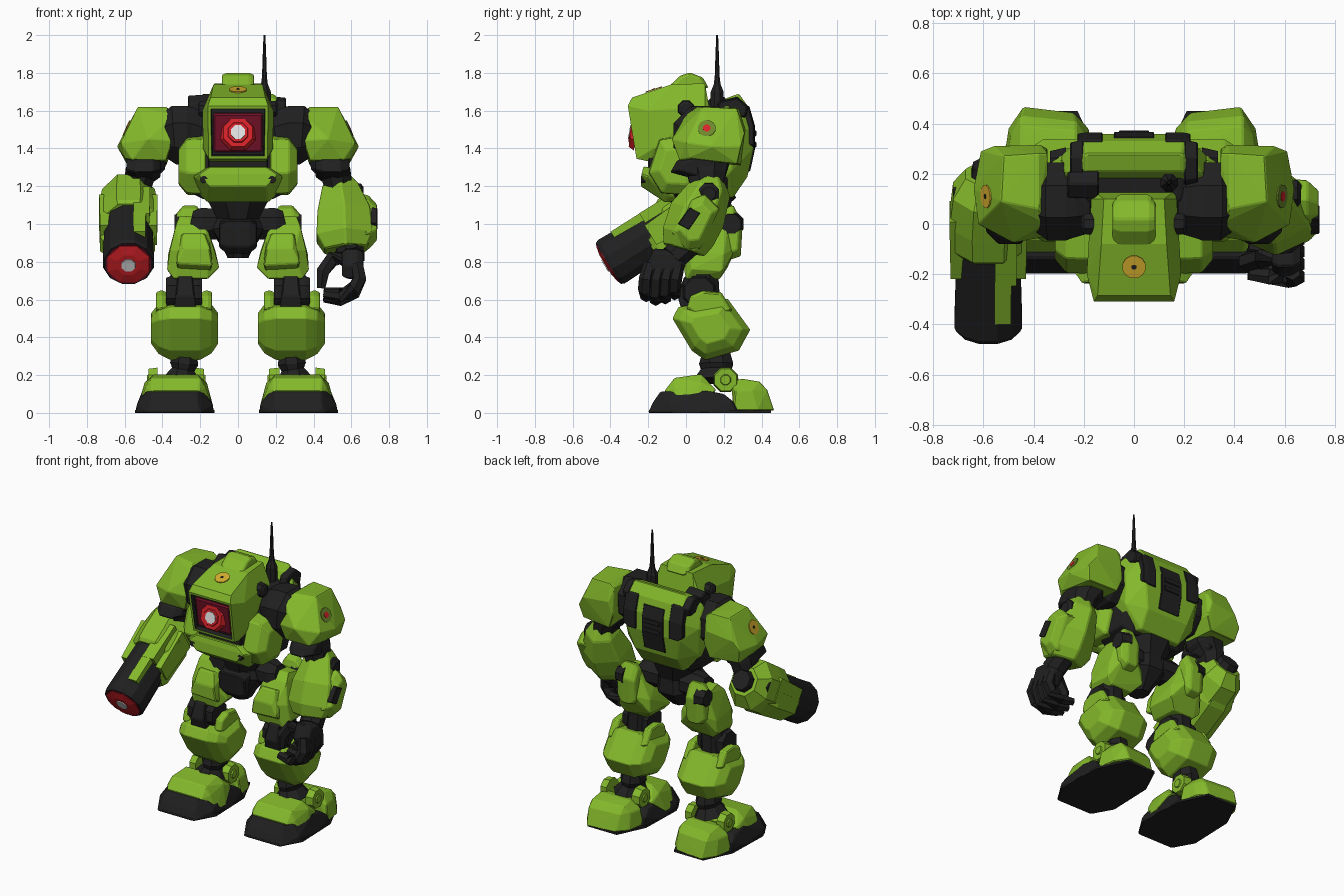
import bpy, bmesh, math
from mathutils import Vector as V

def mat(name, c):
    m = bpy.data.materials.new(name)
    m.diffuse_color = (*c, 1)
    return m

GREEN = mat("lime_armour", (0.23, 0.485, 0.024))
BLACK = mat("black_metal", (0.0145, 0.0145, 0.015))
RED = mat("bright_red", (0.68, 0.016, 0.022))
DARK = mat("dark_red", (0.17, 0.006, 0.022))
WHITE = mat("white_lens", (0.78, 0.78, 0.78))
YELLOW = mat("yellow_badge", (0.66, 0.42, 0.028))
OLIVE = mat("olive_badge", (0.15, 0.25, 0.025))

def finish(name, bm, mats, bevel=0):
    bmesh.ops.recalc_face_normals(bm, faces=bm.faces)
    me = bpy.data.meshes.new(name)
    bm.to_mesh(me)
    bm.free()
    for m in mats:
        me.materials.append(m)
    ob = bpy.data.objects.new(name, me)
    bpy.context.collection.objects.link(ob)
    if bevel:
        b = ob.modifiers.new("chamfer", 'BEVEL')
        b.width, b.segments, b.angle_limit = bevel, 1, math.radians(25)
    return ob

def hull_mesh(pts):
    bm = bmesh.new()
    for p in pts:
        bm.verts.new(p)
    r = bmesh.ops.convex_hull(bm, input=bm.verts)
    junk = {e for e in r["geom_interior"] + r["geom_unused"] if isinstance(e, bmesh.types.BMVert)}
    bmesh.ops.delete(bm, geom=list(junk), context='VERTS')
    bmesh.ops.dissolve_limit(bm, angle_limit=0.02, verts=bm.verts, edges=bm.edges)
    return bm

def spans(rows, cx=0, s=1):
    """Rows of half width, y, z mirrored about cx"""
    return [V((s * (cx + k * w), y, z)) for w, y, z in rows for k in (-1, 1)]

def block(name, prof, xs, m, s=1, anchor=None, bevel=0.006):
    """Side profile (y, z) repeated at each (x, scale)"""
    cy = sum(p[0] for p in prof) / len(prof)
    cz = sum(p[1] for p in prof) / len(prof) if anchor is None else anchor
    pts = [V((s * x, cy + (y - cy) * k, cz + (z - cz) * k)) for x, k in xs for y, z in prof]
    return finish(name, hull_mesh(pts), [m], bevel)

def tube(name, st, m, sides=8, s=1, bevel=0):
    """Loft of rings; each station is x, y, z, radius across, radius deep"""
    bm = bmesh.new()
    P = [V((s * a[0], a[1], a[2])) for a in st]
    k = 1 / math.cos(math.pi / sides)
    rings = []
    for i, a in enumerate(st):
        d = (P[min(i + 1, len(P) - 1)] - P[max(i - 1, 0)]).normalized()
        ref = V((1, 0, 0)) if abs(d.x) < 0.9 else V((0, 1, 0))
        u = (ref - d * ref.dot(d)).normalized()
        v = d.cross(u)
        rings.append([bm.verts.new(P[i] + k * (u * a[3] * math.cos(t) + v * a[-1] * math.sin(t)))
                      for t in ((j + 0.5) * 2 * math.pi / sides for j in range(sides))])
    for A, B in zip(rings, rings[1:]):
        for j in range(sides):
            bm.faces.new((A[j], A[(j + 1) % sides], B[(j + 1) % sides], B[j]))
    bm.faces.new(rings[0])
    bm.faces.new(rings[-1])
    return finish(name, bm, [m], bevel)

def disc(name, p, n, r, m, h=0.008, sides=12):
    q = V(p) + V(n).normalized() * h
    return tube(name, [(*p, r), (*q, r)], m, sides)

def badge(name, p, n, r, m, dot, k):
    disc(name, p, n, r, m, 0.006)
    disc(name + "_dot", p, n, r * k, dot, 0.008, 8)

# Helmet with recessed visor opening
bm = hull_mesh(spans([(.16, -.308, 1.625), (.155, -.262, 1.345), (.145, -.285, 1.67), (.13, -.08, 1.738), (.12, .1, 1.745),
                      (.188, -.2, 1.6), (.185, -.17, 1.4), (.17, .1, 1.62), (.16, .13, 1.58), (.15, .05, 1.4), (.15, -.19, 1.33)]))
bm.normal_update()
face = max((f for f in bm.faces if f.normal.y < -0.9), key=lambda f: f.calc_area())
bmesh.ops.inset_individual(bm, faces=[face], thickness=0.022)
r = bmesh.ops.inset_individual(bm, faces=[face], thickness=0.006, depth=-0.028)
for f in r["faces"] + [face]:
    f.material_index = 1
finish("helmet", bm, [GREEN, BLACK])
N = V((0, -.987, .16))
block("visor", [(-.25, 1.6), (-.22, 1.375), (-.254, 1.382), (-.285, 1.585)], [(-.13, .97), (.13, .97)], DARK, bevel=0.008)
eye = V((0, -.262, 1.48))
tube("eye_housing", [(*eye, .092), (*(eye + N * .03), .076)], RED, 8)
tube("eye_bezel", [(*(eye + N * .02), .06), (*(eye + N * .036), .05)], RED, 8)
disc("eye_lens", eye + N * .032, N, .037, WHITE, .008, 8)
block("helmet_crest", [(-.1, 1.72), (-.03, 1.785), (.02, 1.802), (.09, 1.775), (.12, 1.72)], [(-.085, .75), (-.06, 1), (.06, 1), (.085, .75)], GREEN)
badge("helmet_badge", (0, -.17, 1.709), (0, -.31, .95), .046, YELLOW, BLACK, .2)

# Torso, chest and backpack
block("torso_core", [(-.12, 1.2), (-.1, 1.4), (0, 1.5), (.1, 1.6), (.22, 1.62), (.28, 1.3), (.2, 1.13), (-.05, 1.13)], [(-.25, .85), (-.18, 1), (.18, 1), (.25, .85)], BLACK)
finish("backpack", hull_mesh(spans([(.19, .21, 1.665), (.19, .28, 1.69), (.2, .33, 1.62), (.2, .358, 1.52), (.2, .358, 1.4), (.16, .325, 1.25), (.15, .25, 1.14),
                                    (.275, .2, 1.61), (.29, .27, 1.47), (.27, .24, 1.28), (.275, .1, 1.45), (.2, .08, 1.16)])), [GREEN], .006)
finish("chest_chin", hull_mesh(spans([(.15, -.225, 1.305), (.235, -.2, 1.25), (.235, -.05, 1.27), (.21, -.235, 1.265), (.15, -.24, 1.2), (.16, -.11, 1.115),
                                      (.2, -.1, 1.15), (.16, .05, 1.13)])), [GREEN], .006)
block("neck_front", [(-.2, 1.28), (-.2, 1.36), (0, 1.4), (0, 1.28)], [(-.16, 1), (.16, 1)], BLACK)
block("back_vent", [(.32, 1.57), (.345, 1.58), (.366, 1.5), (.366, 1.4), (.34, 1.28), (.3, 1.27)], [(-.08, 1), (.08, 1)], BLACK, bevel=.004)
for i in range(2):
    z = 1.4 + .06 * i
    block("vent_slat", [(.34, z), (.372, z + .005), (.372, z + .035), (.34, z + .04)], [(-.06, 1), (.06, 1)], BLACK, bevel=.003)
tube("antenna", [(.14, .165, 1.58, .035), (.14, .165, 1.7, .034), (.14, .165, 1.74, .018), (.14, .165, 1.78, .013), (.14, .165, 1.9, .009), (.14, .165, 2, .005)], BLACK, 8)
block("neck_collar", [(.1, 1.5), (.1, 1.64), (.16, 1.69), (.21, 1.67), (.22, 1.5)], [(-.265, .9), (-.14, 1)], BLACK)

# Waist and pelvis
tube("pelvis", [(0, .05, .82, .055, .06), (0, .05, .88, .08, .1), (0, .08, .96, .135, .14), (0, .08, 1.03, .11, .13), (0, .08, 1.14, .17, .17)], BLACK)
block("groin_plate", [(-.09, 1.02), (-.075, .88), (-.03, .84), (.02, 1.04)], [(-.1, .7), (-.06, 1), (.06, 1), (.1, .7)], BLACK)

for s, side in ((-1, "left"), (1, "right")):
    def B(n, *a, **k): return block(f"{side}_{n}", *a, s=s, **k)
    def T(n, *a, **k): return tube(f"{side}_{n}", *a, s=s, **k)
    def H(n, pts, m, bevel=.006): return finish(f"{side}_{n}", hull_mesh(pts), [m], bevel)
    def X(*pts): return [V((s * x, y, z)) for x, y, z in pts]
    # Chest wings, back straps, head knobs
    B("chest_wing", [(-.2, 1.27), (-.14, 1.45), (0, 1.47), (.1, 1.3), (.05, 1.15), (-.13, 1.16)], [(.17, 1), (.27, .97), (.315, .6)], GREEN)
    B("back_strap", [(.3, 1.63), (.335, 1.625), (.365, 1.52), (.365, 1.4), (.32, 1.4)], [(.125, 1), (.19, 1), (.225, .8)], BLACK, bevel=.004)
    B("strap_top", [(.15, 1.58), (.17, 1.65), (.27, 1.675), (.335, 1.62), (.32, 1.56)], [(.2, 1), (.255, .9)], BLACK)
    T("head_knob", [(.15, 0, 1.61, .045), (.2, 0, 1.61, .04), (.21, 0, 1.61, .025)], BLACK)
    T("chest_bolt", [(.18, -.15, 1.235, .022), (.18, -.237, 1.235, .018)], BLACK)
    # Shoulder joint and pad
    T("shoulder_joint", [(.2, .09, 1.46, .13), (.25, .09, 1.47, .145), (.27, .09, 1.47, .155), (.34, .09, 1.47, .155), (.4, .09, 1.46, .11)], BLACK, sides=8)
    H("shoulder_pad", X(
        (.345, .0, 1.58), (.345, .28, 1.59), (.38, .06, 1.62), (.38, .28, 1.615), (.53, .09, 1.62), (.52, .27, 1.61),
        (.62, .0, 1.43), (.64, .14, 1.41), (.61, .29, 1.41), (.345, -.05, 1.44), (.345, .3, 1.4), (.48, -.075, 1.45),
        (.56, .31, 1.48), (.37, .315, 1.5), (.6, .02, 1.35), (.59, .27, 1.32), (.38, -.03, 1.335), (.56, -.035, 1.34), (.38, .29, 1.31)), GREEN, .004)
    if s < 0:
        badge("left_shoulder_badge", (-.587, .11, 1.505), (-.9, -.05, .4), .046, YELLOW, BLACK, .2)
    else:
        badge("right_shoulder_badge", (.587, .11, 1.505), (.9, -.05, .4), .046, OLIVE, RED, .42)
    # Upper arm and elbow
    T("upper_arm", [(.45, .1, 1.42, .09, .12), (.48, .1, 1.33, .1, .13), (.52, .11, 1.26, .08, .1), (.54, .11, 1.16, .07, .08)], BLACK)
    B("arm_guard", [(-.1, 1.27), (-.06, 1.34), (.04, 1.38), (.18, 1.36), (.22, 1.26), (.12, 1.21)], [(.41, .6), (.45, .9), (.54, .9), (.59, .6)], BLACK)
    # Hip, thigh and knee
    T("hip_joint", [(.08, .11, 1.0, .08), (.2, .11, 1.0, .085), (.25, .11, 1.01, .06)], BLACK)
    H("thigh", X((.17, .04, 1.0), (.21, .1, 1.04), (.31, .1, 1.04), (.33, .05, .99), (.2, .22, 1.03), (.32, .22, 1.02), (.125, .02, .86), (.12, .22, .86),
                 (.1, .03, .77), (.115, .22, .77), (.36, .02, .86), (.37, .2, .84), (.375, .03, .76), (.37, .19, .75), (.17, -.03, .86),
                 (.3, -.03, .86), (.16, .0, .71), (.34, .0, .71), (.17, .18, .71), (.33, .18, .71), (.2, .27, .88), (.3, .27, .88)), GREEN, .004)
    H("thigh_plate", X((.135, -.05, .78), (.15, -.05, .87), (.29, -.05, .87), (.325, -.05, .79), (.18, -.01, .95), (.29, -.01, .95), (.15, .05, .73), (.32, .05, .73), (.15, .08, .94), (.32, .08, .94)), GREEN)
    B("hip_guard", [(.14, .85), (.2, 1.08), (.25, 1.1), (.3, 1.0), (.29, .83), (.2, .8)], [(.19, .75), (.22, 1), (.29, 1), (.33, .7)], GREEN)
    T("hip_cap", [(.27, .24, 1.0, .065), (.335, .24, 1.0, .05)], BLACK)
    T("knee_bar", [(.19, .07, .64, .075), (.215, .07, .64, .085), (.355, .07, .64, .085), (.38, .07, .64, .075)], BLACK)
    H("knee_cap", X((.23, -.045, .62), (.33, -.045, .62), (.24, -.01, .72), (.32, -.01, .72), (.25, .08, .76), (.31, .08, .76), (.22, -.02, .53), (.34, -.02, .53), (.22, .1, .5), (.34, .1, .5)), BLACK)
    T("lower_thigh", [(.275, .09, .75, .08), (.285, .1, .5, .085)], BLACK)
    # Angular shin leaning back into the calf
    B("shin", [(-.072, .5), (-.04, .56), (.12, .575), (.22, .605), (.34, .44), (.28, .33), (.1, .28), (.03, .33)],
      [(.105, .5), (.14, .8), (.2, 1), (.36, 1), (.42, .82), (.46, .5)], GREEN, bevel=.004)
    for x in (.165, .405):
        B("knee_flange", [(-.0, .55), (.02, .62), (.09, .65), (.19, .64), (.25, .54), (.1, .48)], [(x - .028, .85), (x, 1), (x + .028, .85)], GREEN)
    # Ankle
    T("ankle", [(.28, .16, .33, .06, .07), (.285, .16, .26, .075, .09), (.29, .16, .23, .06, .08), (.3, .16, .17, .1, .12)], BLACK)
    f = .32 if s > 0 else .335
    for x0, x1 in ((f - .1, f - .155), (f + .09, f + .14)):
        T("ankle_disc", [(x0, .21, .175, .065), (x1, .21, .175, .058)], GREEN)
        T("ankle_bolt", [(x1, .21, .175, .028), (x1 + (x1 - x0) * .15, .21, .175, .024)], GREEN)
    # Foot: sloping armour over a black toe and sole
    H("foot_armour", spans([(.125, -.115, .115), (.13, -.06, .185), (.115, .08, .205), (.16, -.06, .13), (.165, .08, .16),
                            (.195, -.04, .03), (.2, .05, .03), (.165, .16, .12)], f - .005, s), GREEN)
    H("heel_armour", X(*[(f + .005 + k * w, y + k * d, z) for k in (-1, 1) for w, y, z, d in (
        (.1, .24, .17, 0), (.11, .3, .18, 0), (.11, .38, .165, .01), (.11, .42, .12, .012), (.1, .455, .012, .012),
        (.165, .26, .12, 0), (.18, .25, .012, 0), (.16, .38, .012, 0), (.15, .35, .12, 0))]), GREEN)
    H("toe", spans([(.12, -.135, .113), (.125, -.2, 0), (.14, -.195, .0), (.12, -.175, .055), (.205, -.08, 0), (.2, -.08, .045),
                    (.15, -.08, .113), (.21, .1, 0), (.17, .1, .12), (.17, .2, .1), (.19, .28, 0), (.185, .25, .06)], f, s), BLACK)
    H("sole", spans([(w, y, z) for z in (0, .014) for w, y in ((.125, -.195), (.21, -.06), (.2, .26), (.11, .45))], f, s), BLACK, 0)

# Right forearm
tube("right_forearm", [(.53, .14, 1.25, .06, .05), (.54, .13, 1.19, .095, .1), (.56, .06, 1.05, .14, .135), (.565, .01, .93, .15, .125), (.57, -.01, .86, .11, .1)], GREEN, 6, bevel=.008)
block("forearm_shell", [(-.08, .95), (.03, 1.13), (.1, 1.16), (.18, 1.08), (.08, .87), (.0, .86)], [(.58, 1.05), (.69, .97), (.735, .65)], GREEN)
block("forearm_panel", [(-.045, 1.0), (.02, 1.09), (.08, 1.06), (.015, .965)], [(.68, 1), (.738, .95)], BLACK, bevel=.004)
tube("elbow_cap", [(.56, .12, 1.16, .06), (.65, .12, 1.16, .055), (.665, .12, 1.16, .035)], BLACK)

# Right hand
tube("wrist", [(.58, .02, .9, .07), (.6, -.07, .82, .07)], BLACK)
block("palm", [(-.17, .87), (-.21, .78), (-.19, .71), (-.05, .71), (0, .78), (-.02, .86)], [(.55, .8), (.58, 1), (.63, 1), (.665, .75)], BLACK)
for i in range(4):
    y, dz = -.06 - .05 * i, (.03, .008, 0, .02)[i]
    tube(f"finger_{i + 1}", [(.63, y + .02, .79, .03), (.645, y, .71, .034), (.615, y - .005, .635 + dz, .034), (.54, y, .6 + dz, .03), (.455, y + .01, .61 + dz, .022)], BLACK, 6)
tube("thumb", [(.58, -.12, .82, .035), (.5, -.14, .815, .036), (.45, -.15, .75, .034), (.44, -.15, .66, .022)], BLACK, 6)

# Left arm cannon along a slanted axis
END, D, UP = V((-.58, -.412, .79)), V((0, .85, .527)), V((0, -.527, .85))
def gun(name, st, m, sides=12, off=(0, 0)):
    return tube(name, [(*(END + D * t + UP * off[1] + V((off[0], 0, 0))), *r) for t, *r in st], m, sides)
gun("cannon_barrel", [(.6, .12), (.02, .135), (0, .126)], BLACK)
gun("cannon_rim", [(.01, .12), (-.003, .119)], DARK)
gun("cannon_glow", [(0, .112), (-.006, .11), (-.016, .06)], RED, 8)
gun("cannon_lens", [(0, .04), (-.022, .036)], WHITE, 8)
gun("cannon_sleeve", [(.72, .09), (.64, .14, .16), (.5, .155), (.4, .15), (.38, .135)], GREEN, 8)
gun("sleeve_underside", [(.58, .12, .1), (.5, .15, .12), (.27, .145, .11), (.24, .13, .09)], GREEN, 8, (-.005, -.045))
gun("sleeve_strip", [(.55, .045, .03), (.28, .042, .03)], GREEN, 4, (.07, .11))
gun("sleeve_strip_tip", [(.3, .034, .022), (.1, .032, .02)], GREEN, 4, (.058, .117))
for x in (-.125, .125):
    gun("sleeve_side", [(.55, .03, .08), (.27, .025, .06)], GREEN, 4, (x, .01))
gun("cannon_breech", [(.76, .06), (.6, .09)], BLACK, 8)
tube("cannon_pivot", [(-.65, .1, 1.12, .055), (-.72, .1, 1.12, .045)], BLACK)
